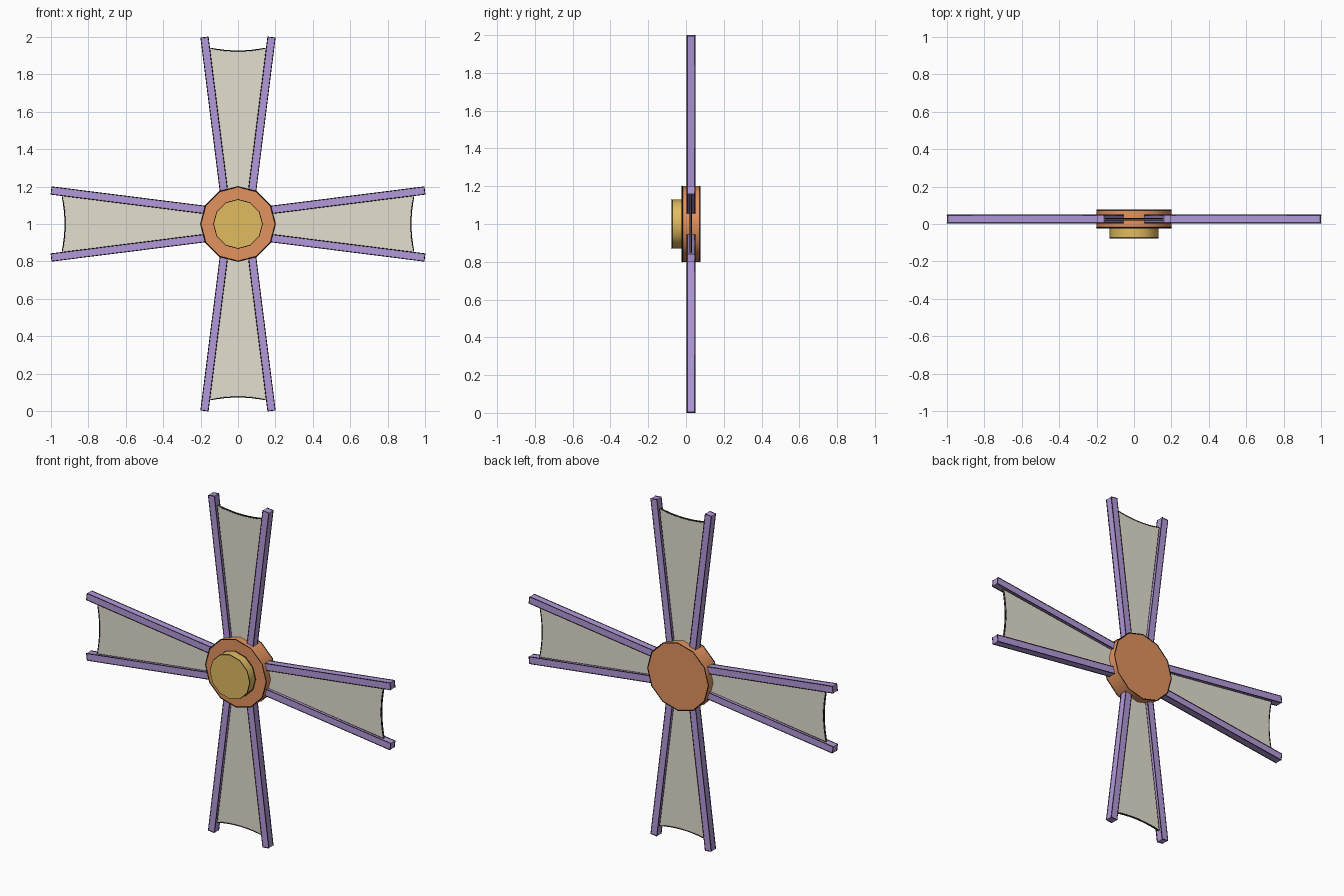
import bpy, bmesh, math
from mathutils import Matrix, Vector

if "Cube" in bpy.data.objects:
    bpy.data.objects.remove(bpy.data.objects["Cube"])

CENTER_Z = 1.0
BLADE_Y = 0.026
LINE = 0.0028


def material(name, rgb):
    m = bpy.data.materials.new(name)
    m.diffuse_color = (*rgb, 1.0)
    m.use_nodes = True
    m.node_tree.nodes["Principled BSDF"].inputs["Base Color"].default_value = m.diffuse_color
    return m


orange = material("orange_hub", (0.77, 0.29, 0.115))
yellow = material("yellow_cap", (0.75, 0.50, 0.12))
purple = material("purple_spars", (0.45, 0.32, 0.71))
cloth = material("pale_grey_sail", (0.77, 0.74, 0.63))
dark = material("dark_edging", (0.02, 0.017, 0.015))


def edging(name, outline, y_values, turn=0.0):
    """Thin dark trim following an (x, radial) outline at each depth."""
    cu = bpy.data.curves.new(name, 'CURVE')
    cu.dimensions = '3D'
    cu.bevel_depth = LINE
    cu.bevel_resolution = 0
    rot = Matrix.Rotation(turn, 4, 'Y')
    for y in y_values:
        sp = cu.splines.new('POLY')
        sp.points.add(len(outline) - 1)
        sp.use_cyclic_u = True
        for p, (x, r) in zip(sp.points, outline):
            v = rot @ Vector((x, y, r))
            p.co = (v.x, v.y, v.z + CENTER_Z, 1)
    cu.materials.append(dark)
    bpy.context.collection.objects.link(bpy.data.objects.new(name, cu))


def disc(name, radius, y0, y1, mat, trim_depths):
    """Twelve-sided disc facing the front, with edged rims."""
    bpy.ops.mesh.primitive_cylinder_add(
        vertices=12, radius=radius, depth=y1 - y0,
        location=(0, (y0 + y1) / 2, CENTER_Z), rotation=(math.pi / 2, 0, 0))
    ob = bpy.context.object
    ob.name = name
    ob.data.materials.append(mat)
    bpy.ops.object.shade_smooth_by_angle(angle=math.radians(40))
    ring = [(radius * math.cos(a * math.pi / 6), radius * math.sin(a * math.pi / 6))
            for a in range(12)]
    edging(name + "_edging", ring, trim_depths)


def plate(name, outline, thickness, mat, turn):
    """Extrude an (x, radial) outline in y and turn it about the hub."""
    bm = bmesh.new()
    y = BLADE_Y - thickness / 2
    face = bm.faces.new([bm.verts.new((x, y, r)) for x, r in outline])
    ext = bmesh.ops.extrude_face_region(bm, geom=[face])
    moved = [v for v in ext["geom"] if isinstance(v, bmesh.types.BMVert)]
    bmesh.ops.translate(bm, verts=moved, vec=(0, thickness, 0))
    bmesh.ops.recalc_face_normals(bm, faces=bm.faces)
    bm.transform(Matrix.Translation((0, 0, CENTER_Z)) @ Matrix.Rotation(turn, 4, 'Y'))
    me = bpy.data.meshes.new(name)
    bm.to_mesh(me)
    bm.free()
    me.materials.append(mat)
    bpy.context.collection.objects.link(bpy.data.objects.new(name, me))
    edging(name + "_edging", outline, (y, y + thickness), turn)


# Hub and front cap
disc("hub", 0.2, -0.02, 0.075, orange, (-0.02, 0.075))
disc("front_cap", 0.13, -0.077, -0.015, yellow, (-0.075, -0.022))

# Spar outline: a narrow bar leaning outward
inner, outer = Vector((0.066, 0.10)), Vector((0.179, 0.9975))
along = (outer - inner).normalized()
side = Vector((along.y, -along.x)) * 0.02
spar = [inner - side, inner + side, outer + side, outer - side]

# Sail outline: tapered cloth with a hollow outer edge, just meeting the spars
sail = [(-0.05, 0.12), (0.05, 0.12)]
for i in range(9):
    t = 1 - i / 4
    sail.append((0.152 * t, 0.925 + 0.016 * t * t))

for k in range(4):
    turn = k * math.pi / 2
    plate(f"sail_{k + 1}", sail, 0.008, cloth, turn)
    for label, s in (("right", 1), ("left", -1)):
        plate(f"spar_{k + 1}_{label}", [(s * x, r) for x, r in spar], 0.042, purple, turn)
